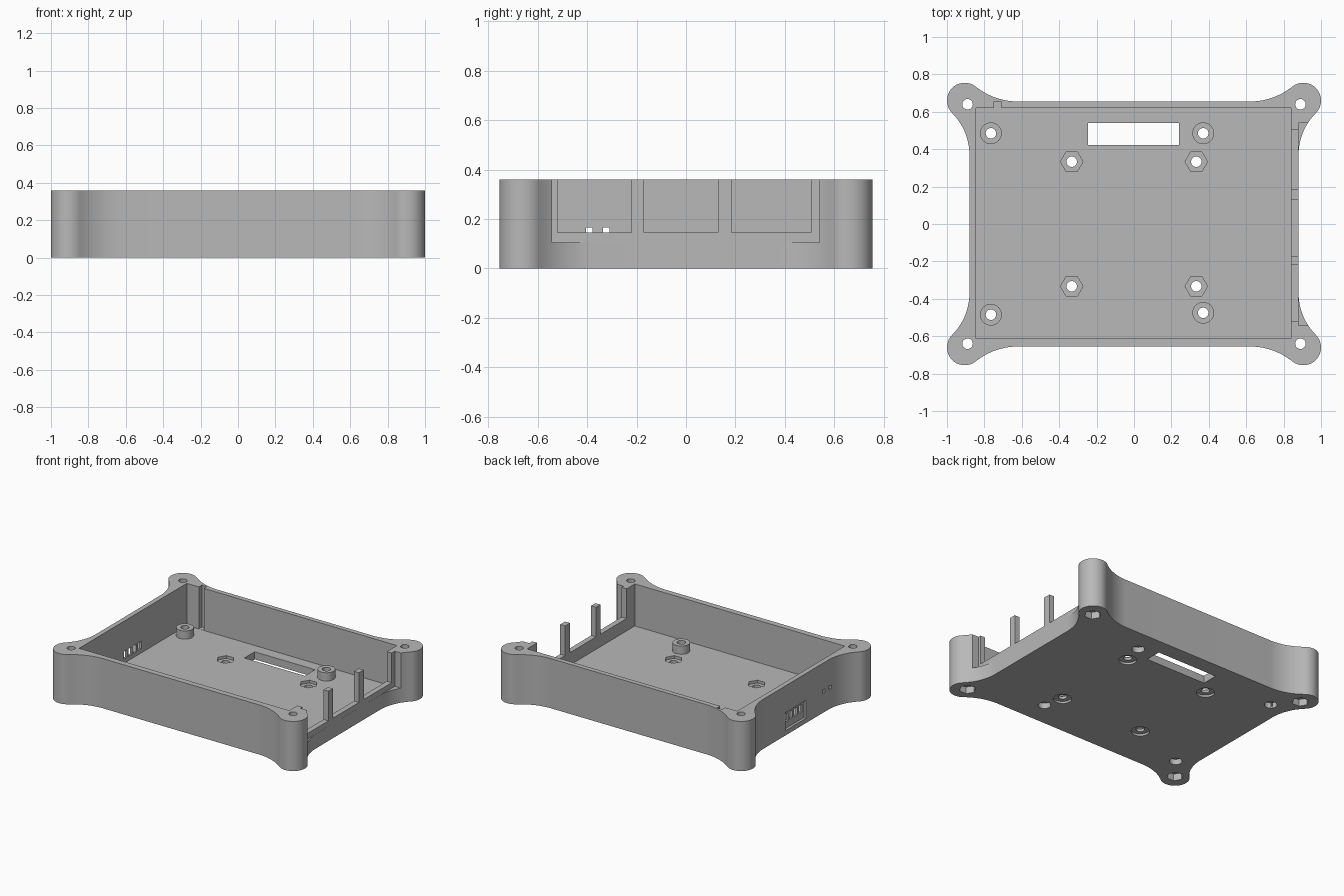
import bpy, bmesh
from math import sin, cos, pi, atan2, radians

cube = bpy.data.objects.get("Cube")
if cube:
    bpy.data.objects.remove(cube, do_unlink=True)

HEIGHT, FLOOR = 0.36, 0.055
SCREW = 0.028

grey = bpy.data.materials.new("grey plastic")
grey.use_nodes = True
grey.diffuse_color = (0.48, 0.48, 0.48, 1)
grey.node_tree.nodes["Principled BSDF"].inputs["Base Color"].default_value = grey.diffuse_color


def prism(name, points, z0, z1):
    """Upright solid with the given plan outline."""
    bm = bmesh.new()
    face = bm.faces.new([bm.verts.new((x, y, z0)) for x, y in points])
    top = bmesh.ops.extrude_face_region(bm, geom=[face])["geom"]
    for v in top:
        if isinstance(v, bmesh.types.BMVert):
            v.co.z = z1
    bmesh.ops.recalc_face_normals(bm, faces=bm.faces)
    mesh = bpy.data.meshes.new(name)
    bm.to_mesh(mesh)
    bm.free()
    mesh.materials.append(grey)
    ob = bpy.data.objects.new(name, mesh)
    bpy.context.collection.objects.link(ob)
    return ob


def arc(cx, cy, r, a0, a1, n):
    return [(cx + r * cos(a0 + (a1 - a0) * i / n), cy + r * sin(a0 + (a1 - a0) * i / n))
            for i in range(n + 1)]


def disc(x, y, r, sides=32):
    return arc(x, y, r, 0, 2 * pi, sides)[:-1]


def rect(x0, x1, y0, y1):
    return [(x0, y0), (x1, y0), (x1, y1), (x0, y1)]


def cut(ob, points, z0, z1):
    """Subtract a prism and discard the cutter."""
    cutter = prism("cutter", points, z0, z1)
    cutter.hide_render = True
    mod = ob.modifiers.new("cut", "BOOLEAN")
    mod.operation, mod.solver, mod.object = "DIFFERENCE", "EXACT", cutter
    bpy.context.view_layer.objects.active = ob
    bpy.ops.object.modifier_apply(modifier=mod.name)
    mesh = cutter.data
    bpy.data.objects.remove(cutter, do_unlink=True)
    bpy.data.meshes.remove(mesh)


def smooth(ob):
    bpy.ops.object.select_all(action="DESELECT")
    ob.select_set(True)
    bpy.context.view_layer.objects.active = ob
    bpy.ops.object.shade_smooth_by_angle(angle=radians(30))


# Outline of one quarter: side fillet, round corner ear, end fillet
CX, CY, CR = 0.905, 0.66, 0.095
side = (1.195, 0.37, 0.315)
end = (0.62, 1.016, 0.361)
a_side = atan2(side[1] - CY, side[0] - CX)
a_end = atan2(end[1] - CY, end[0] - CX)
quarter = (arc(*side, pi, a_side + pi, 14)
           + arc(CX, CY, CR, a_side, a_end, 28)[1:-1]
           + arc(*end, a_end - pi, -pi / 2, 14))
half = quarter + [(-x, y) for x, y in reversed(quarter)]
outline = half + [(x, -y) for x, y in reversed(half)]

# Tray body with its cavity and the cable groove in the back wall
base = prism("enclosure_base", outline, 0, HEIGHT)
cut(base, rect(-0.845, 0.84, -0.613, 0.62), FLOOR, 0.5)
cut(base, rect(-0.748, -0.708, 0.6, 0.655), FLOOR + 0.001, 0.5)

# Connector side: flat relief outside, three open windows between posts
cut(base, rect(0.8795, 1.1, -0.542, 0.54), 0.105, 0.5)
for y0, y1 in ((-0.52, -0.22), (-0.17, 0.13), (0.185, 0.505)):
    cut(base, rect(0.8, 1.0, y0, y1), 0.145, 0.5)

# Ribbon slot through the floor
cut(base, rect(-0.245, 0.24, 0.423, 0.54), -0.1, 0.1)

# Switch recess, its four openings and two indicator holes in the opposite wall
cut(base, rect(-1.0, -0.862, -0.118, 0.118), 0.035, 0.165)
for i in range(4):
    y = -0.081 + 0.054 * i
    cut(base, rect(-1.0, -0.8, y - 0.018, y + 0.018), 0.085, 0.14)
for y in (-0.392, -0.322):
    cut(base, rect(-1.0, -0.8, y - 0.013, y + 0.013), 0.14, 0.166)

# Corner screw holes with nut pockets, and floor holes with nut and head pockets
for sx in (-1, 1):
    for sy in (-1, 1):
        x, y = 0.89 * sx, 0.64 * sy
        cut(base, disc(x, y, SCREW), -0.1, 0.5)
        cut(base, disc(x, y, 0.056, 6), -0.1, 0.05)
        x, y = 0.333 * sx, 0.333 * sy
        cut(base, disc(x, y, SCREW), -0.1, 0.2)
        cut(base, disc(x, y, 0.06, 6), 0.035, 0.2)
        cut(base, disc(x, y, 0.06), -0.1, 0.015)

# Round standoffs on the floor, with screw holes from below
for i, (x, y) in enumerate(((-0.765, 0.485), (0.37, 0.485), (-0.765, -0.485), (0.37, -0.475))):
    cut(base, disc(x, y, SCREW), -0.1, 0.2)
    cut(base, disc(x, y, 0.042), -0.1, 0.04)
    post = prism(f"standoff_{i + 1}", disc(x, y, 0.058), FLOOR, 0.115)
    cut(post, disc(x, y, SCREW), 0, 0.2)
    smooth(post)
smooth(base)
